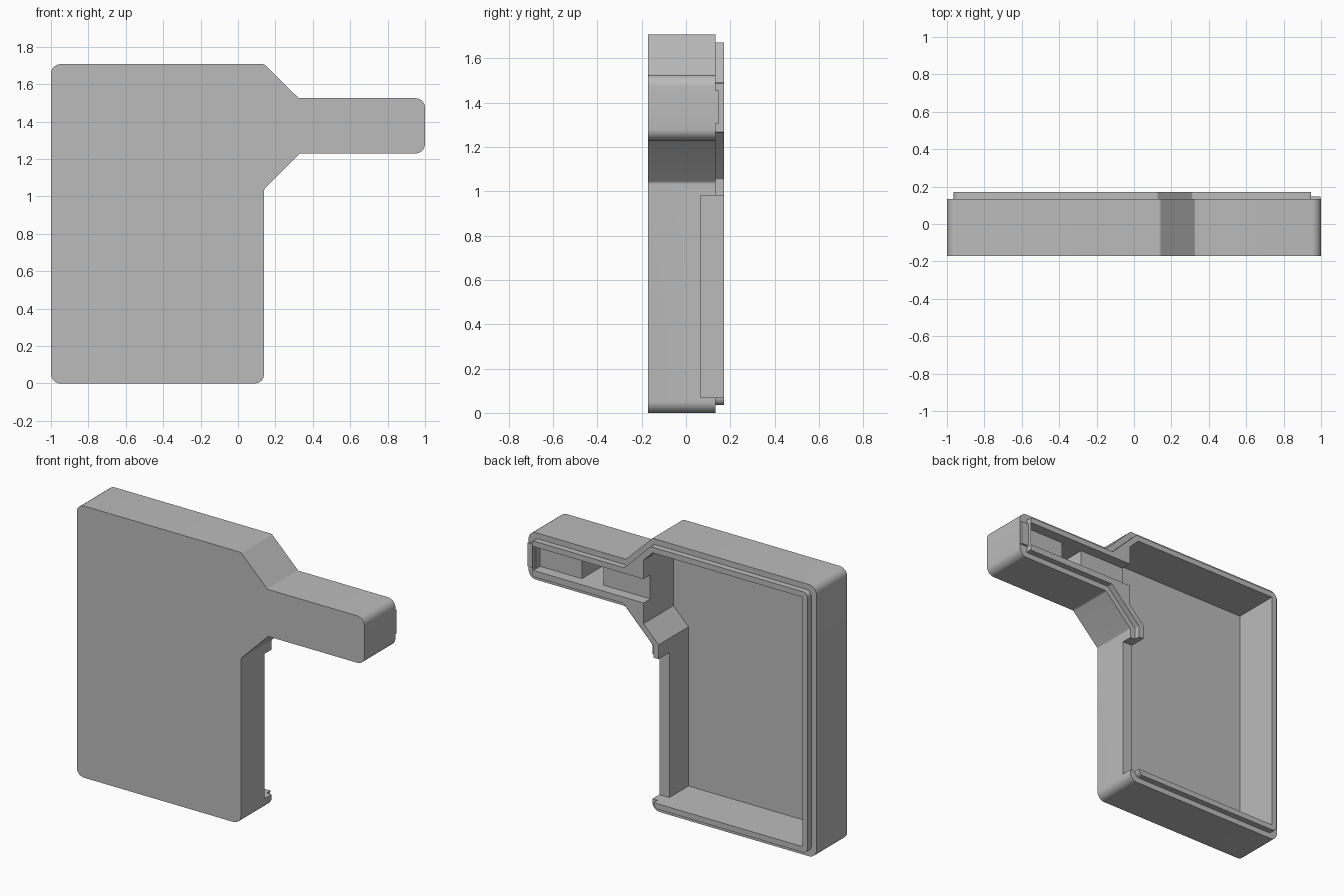
import bpy, bmesh, math
from mathutils import Vector

cube = bpy.data.objects.get("Cube")
if cube:
    bpy.data.objects.remove(cube, do_unlink=True)

grey = bpy.data.materials.new("plain grey")
grey.use_nodes = True
grey.diffuse_color = (0.5, 0.5, 0.5, 1)
grey.node_tree.nodes["Principled BSDF"].inputs["Base Color"].default_value = (0.5, 0.5, 0.5, 1)

FRONT, RIM, LIP, FLOOR = -0.172, 0.134, 0.172, -0.125

# Outer profile, counter-clockwise: x, z, corner radius
PROFILE = [(-1, 0, 0.05), (0.14, 0, 0.05), (0.14, 1.04, 0.02), (0.33, 1.23, 0.02),
           (1, 1.23, 0.05), (1, 1.525, 0.05), (0.325, 1.525, 0.01),
           (0.14, 1.707, 0.02), (-1, 1.707, 0.05)]


def outline(inset, steps=6):
    """Profile moved inward, with rounded corners."""
    pts = [Vector(p[:2]) for p in PROFILE]
    out = []
    for i, p in enumerate(pts):
        d1 = (p - pts[i - 1]).normalized()
        d2 = (pts[(i + 1) % len(pts)] - p).normalized()
        n1, n2 = Vector((-d1.y, d1.x)), Vector((-d2.y, d2.x))
        corner = p + (n1 + n2) * inset / (1 + n1.dot(n2))
        reach = max(PROFILE[i][2] - inset * 0.5, 0.008) * math.tan(d1.angle(d2) / 2)
        a, b = corner - d1 * reach, corner + d2 * reach
        radius = reach / math.tan(d1.angle(d2) / 2)
        side = 1 if d1.x * d2.y - d1.y * d2.x > 0 else -1
        centre = a + n1 * radius * side
        for k in range(steps + 1):
            v = (a - centre).lerp(b - centre, k / steps)
            out.append(centre + v.normalized() * radius)
    return out


def prism(name, points, y0, y1):
    bm = bmesh.new()
    face = bm.faces.new([bm.verts.new((x, y0, z)) for x, z in points])
    new = bmesh.ops.extrude_face_region(bm, geom=[face])["geom"]
    verts = [v for v in new if isinstance(v, bmesh.types.BMVert)]
    bmesh.ops.translate(bm, verts=verts, vec=(0, y1 - y0, 0))
    bmesh.ops.recalc_face_normals(bm, faces=bm.faces)
    mesh = bpy.data.meshes.new(name)
    bm.to_mesh(mesh)
    bm.free()
    mesh.materials.append(grey)
    obj = bpy.data.objects.new(name, mesh)
    bpy.context.collection.objects.link(obj)
    return obj


def box(name, x0, x1, y0, y1, z0, z1):
    return prism(name, [(x0, z0), (x1, z0), (x1, z1), (x0, z1)], y0, y1)


def combine(target, tool, operation):
    mod = target.modifiers.new("shape", 'BOOLEAN')
    mod.operation, mod.solver, mod.object = operation, 'EXACT', tool
    bpy.context.view_layer.objects.active = target
    bpy.ops.object.modifier_apply(modifier=mod.name)
    bpy.data.objects.remove(tool, do_unlink=True)


# Case body with the raised lip around its open back
case = prism("case_shell", outline(0), FRONT, RIM)
lip = prism("lip", outline(0.035), 0, LIP)
combine(lip, box("lip_end_cut", 0.947, 1.1, RIM - 0.2, 0.3, 1.1, 1.6), 'DIFFERENCE')
combine(case, lip, 'UNION')

# Main cavity, stopping at the neck of the handle
cavity = [(-0.93, 0.07), (0.07, 0.07), (0.07, 1.07), (0.175, 1.175),
          (0.175, 1.574), (0.111, 1.637), (-0.93, 1.637)]
combine(case, prism("cavity", cavity, FLOOR, 0.3), 'DIFFERENCE')

# Opening along the side wall, slot in the handle and its deep pocket
combine(case, box("side_opening", 0.05, 0.3, 0.065, 0.3, 0.07, 0.98), 'DIFFERENCE')
combine(case, box("slot", 0.15, 0.945, 0.105, 0.3, 1.305, 1.455), 'DIFFERENCE')
combine(case, box("pocket", 0.5, 0.65, FLOOR, 0.3, 1.305, 1.455), 'DIFFERENCE')

# Small tab closing the end of the slot
combine(case, box("end_tab", 0.94, 0.997, 0.08, 0.148, 1.305, 1.455), 'UNION')

bpy.ops.object.select_all(action='DESELECT')
case.select_set(True)
bpy.context.view_layer.objects.active = case
bpy.ops.object.shade_smooth_by_angle(angle=math.radians(25))
